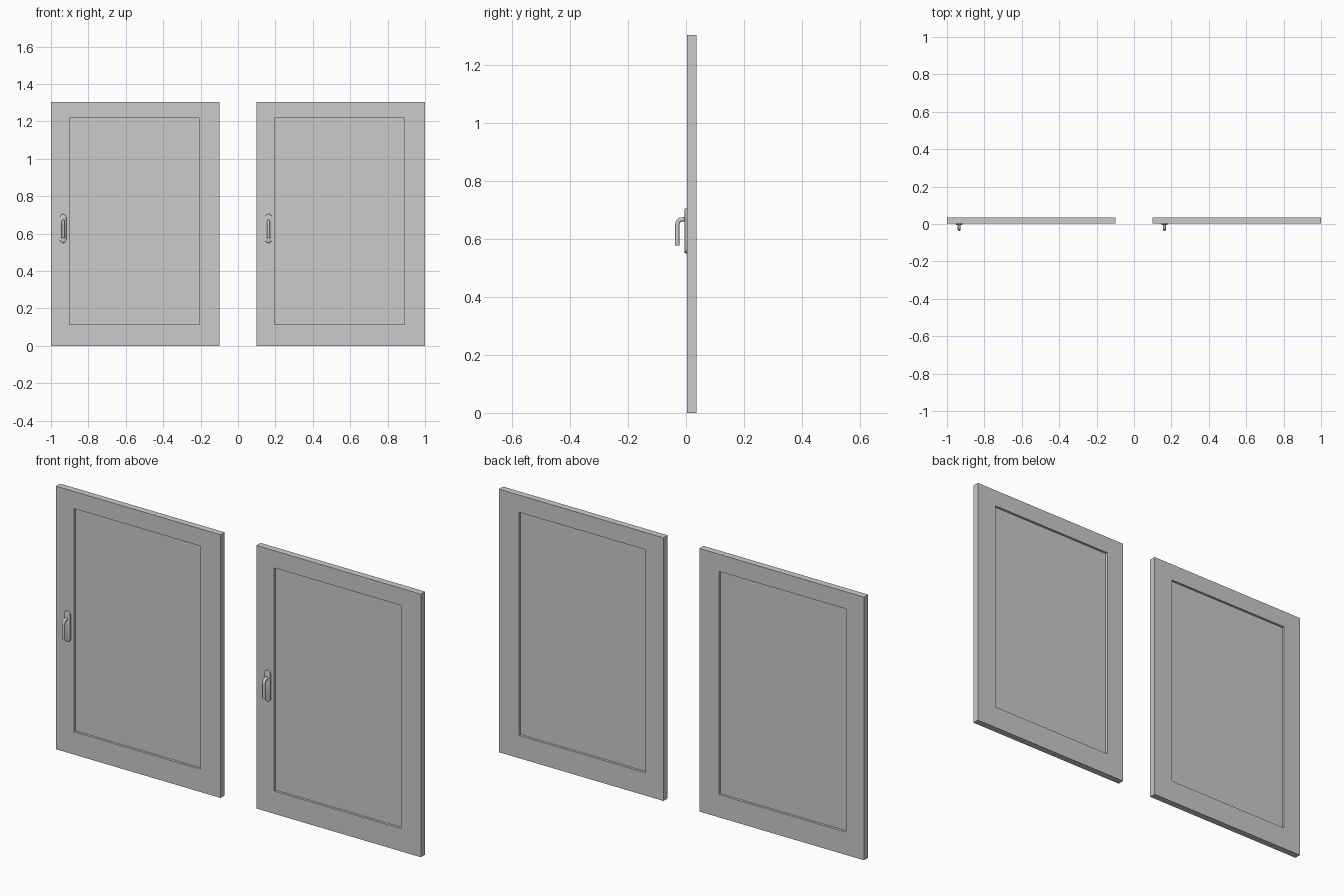
import bpy, bmesh, math

if "Cube" in bpy.data.objects:
    bpy.data.objects.remove(bpy.data.objects["Cube"])

Y0, Y1 = 0.003, 0.036      # door faces
W, H = 0.902, 1.303        # door size
SHIFT = 1.098              # spacing of the two doors


def finish(name, bm, smooth=False):
    bmesh.ops.recalc_face_normals(bm, faces=bm.faces)
    me = bpy.data.meshes.new(name)
    bm.to_mesh(me)
    bm.free()
    ob = bpy.data.objects.new(name, me)
    bpy.context.collection.objects.link(ob)
    if smooth:
        bpy.context.view_layer.objects.active = ob
        ob.select_set(True)
        bpy.ops.object.shade_smooth_by_angle(angle=math.radians(35))
        ob.select_set(False)
    return ob


def loft(bm, rings, closed=False):
    # Bridge equal-sized vertex rings; cap the ends unless the loft is closed
    rv = [[bm.verts.new(p) for p in r] for r in rings]
    n = len(rv[0])
    pairs = list(zip(rv, rv[1:] + rv[:1])) if closed else list(zip(rv, rv[1:]))
    for a, b in pairs:
        for i in range(n):
            j = (i + 1) % n
            bm.faces.new((a[i], a[j], b[j], b[i]))
    if not closed:
        bm.faces.new(rv[0])
        bm.faces.new(rv[-1])


def rect(x0, x1, z0, z1, y):
    return [(x0, y, z0), (x1, y, z0), (x1, y, z1), (x0, y, z1)]


def stadium(cx, z0, z1, r, y, inset=0, n=12):
    pts = []
    for zc, start in ((z1 - r, 0), (z0 + r, math.pi)):
        for i in range(n + 1):
            a = start + math.pi * i / n
            pts.append((cx + (r - inset) * math.cos(a), y, zc + (r - inset) * math.sin(a)))
    return pts


def door(x, side):
    # Frame around the opening
    outer = (x, x + W, 0, H)
    inner = (x + 0.098, x + 0.793, 0.113, 1.218)
    bm = bmesh.new()
    loft(bm, [rect(*outer, Y0), rect(*outer, Y1), rect(*inner, Y1), rect(*inner, Y0)], closed=True)
    finish(side + "_door_frame", bm)

    # Recessed panel
    bm = bmesh.new()
    loft(bm, [rect(*inner, Y0 + 0.012), rect(*inner, Y1 - 0.012)])
    finish(side + "_door_panel", bm)

    # Handle backplate with rounded edge
    cx = x + 0.065
    bm = bmesh.new()
    loft(bm, [stadium(cx, 0.55, 0.704, 0.017, y, i) for y, i in
              ((Y0, 0), (-0.002, 0), (-0.004, 0.001), (-0.005, 0.003))])
    finish(side + "_handle_plate", bm, True)

    # Bent round lever: (y, z, direction angle) stations along the path
    r, bend, n = 0.0075, 0.018, 8
    zt, yg = 0.667, -0.030
    path = [(0.0, zt, 0)]
    for i in range(n + 1):
        a = math.pi / 2 * i / n
        path.append((yg + bend - bend * math.sin(a), zt - bend + bend * math.cos(a), a))
    path.append((yg, 0.577, math.pi / 2))
    rings = []
    for y, z, a in path:
        ring = []
        for k in range(20):
            t = 2 * math.pi * k / 20
            u = r * math.sin(t)
            ring.append((cx + r * math.cos(t), y - u * math.sin(a), z + u * math.cos(a)))
        rings.append(ring)
    bm = bmesh.new()
    loft(bm, rings)
    finish(side + "_handle_lever", bm, True)


door(-1.0, "left")
door(-1.0 + SHIFT, "right")
